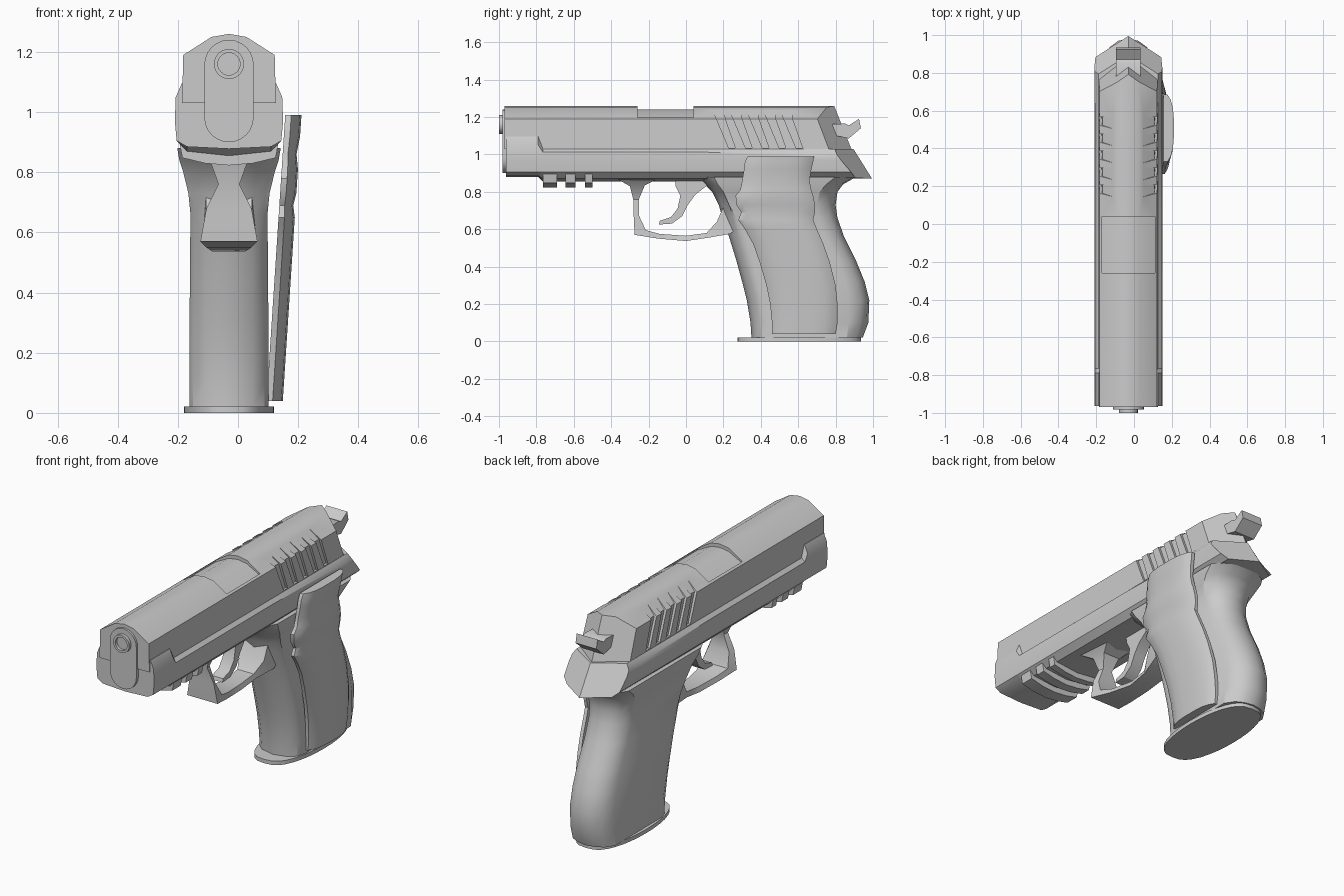
import bpy, bmesh, math

CX = -0.03  # centre plane of the body


def loft(name, rings, split=None):
    """Skin closed rings of (x, y, z); split = ring index where each cap is folded."""
    bm = bmesh.new()
    vs = [[bm.verts.new((x + CX, y, z)) for x, y, z in r] for r in rings]
    n = len(rings[0])
    for a, b in zip(vs, vs[1:]):
        for i in range(n):
            j = (i + 1) % n
            bm.faces.new((a[i], a[j], b[j], b[i]))
    for r in (vs[0], vs[-1]):
        if split:
            bm.faces.new(r[:split + 1])
            bm.faces.new(r[split:] + r[:1])
        else:
            bm.faces.new(r)
    bmesh.ops.recalc_face_normals(bm, faces=bm.faces)
    me = bpy.data.meshes.new(name)
    bm.to_mesh(me)
    bm.free()
    ob = bpy.data.objects.new(name, me)
    bpy.context.collection.objects.link(ob)
    return ob


def sym(half):
    return half + [(-p[0],) + tuple(p[1:]) for p in reversed(half[1:-1])]


def section(half, y):
    """Mirrored (x, z) cross-section placed at y (number or function of x, z)."""
    f = y if callable(y) else (lambda x, z: y)
    return [(x, f(x, z), z) for x, z in sym(half)]


def plate(name, pts, hw):
    """Side profile (y, z) extruded across the body."""
    return loft(name, [[(s * hw, y, z) for y, z in pts] for s in (-1, 1)])


# Slide with V-shaped raked rear
slide_half = [(0, 1.03), (0.156, 1.03), (0.152, 1.19), (0.058, 1.25), (0, 1.26)]
slide = loft("slide", [
    section(slide_half, -0.97),
    section(slide_half, lambda x, z: 0.70 + 0.4 * (1.19 - z) + 0.12 * (1 - abs(x) / 0.155)),
], 4)

# Ejection port and slanted serrations cut into the slide
port_half = [(0, 1.24), (0.055, 1.232), (0.14, 1.188), (0.14, 1.4), (0, 1.4)]
cutters = [loft("port_cutter", [section(port_half, y) for y in (-0.26, 0.04)], 4)]
for i in range(5):
    for s in (-1, 1):
        rings = []
        for z, x, w in ((1.3, 0.075, 0.06), (1.24, 0.075, 0.06), (1.19, 0.138, 0.045), (1.035, 0.143, 0.035)):
            y = 0.14 + 0.09 * i + 0.42 * (1.245 - z)
            rings.append([(s * x, y, z), (s * 0.3, y, z), (s * 0.3, y + w, z), (s * x, y + w, z)])
        cutters.append(loft("serration_cutter", rings))
bpy.context.view_layer.objects.active = slide
for c in cutters:
    c.hide_render = True
    m = slide.modifiers.new("cut", 'BOOLEAN')
    m.operation, m.solver, m.object = 'DIFFERENCE', 'EXACT', c
    bpy.ops.object.modifier_apply(modifier=m.name)
    bpy.data.objects.remove(c)

# Frame with raised nose and pointed tail
def frame_half(top, shoulder, low, bottom):
    return [(0, top), (0.157, top), (0.177, shoulder), (0.18, 0.97),
            (0.174, 0.905), (0.14, low), (0, bottom)]

nose = frame_half(1.095, 1.05, 0.885, 0.878)
mid = frame_half(1.03, 1.012, 0.87, 0.855)
tail = frame_half(1.03, 1.0, 0.875, 0.87)
loft("frame", [
    section(nose, -0.963), section(nose, -0.79), section(mid, -0.765),
    section(mid, 0.1), section(tail, 0.7),
    section(tail, lambda x, z: 0.78 + 0.1 * min(1, (1.03 - z) / 0.125) + 0.115 * (1 - abs(x) / 0.18)),
], 6)

# Accessory rail teeth
tooth = [(0, 0.9), (0.165, 0.9), (0.155, 0.848), (0.08, 0.83), (0, 0.823)]
for y0, y1 in ((-0.765, -0.69), (-0.645, -0.59), (-0.54, -0.5)):
    loft("rail_tooth", [section(tooth, y0), section(tooth, y1)], 4)

# Muzzle plate (stadium shape) and barrel with bore
stadium = [(0.082 * math.cos(a), (1.158 if k < 13 else 0.982) + 0.082 * math.sin(a))
           for k in range(26) for a in [math.pi * (k if k < 13 else k - 1) / 12]]
loft("muzzle_plate", [[(x, y, z) for x, z in stadium] for y in (-0.9, -0.982)])
loft("barrel", [[(r * math.cos(t * math.pi / 12), y, 1.16 + r * math.sin(t * math.pi / 12))
                 for t in range(24)]
                for r, y in ((0.05, -0.95), (0.05, -1.0), (0.037, -1.0), (0.037, -0.984))])

# Hammer
plate("hammer", [(0.76, 1.16), (0.85, 1.165), (0.87, 1.155), (0.925, 1.19), (0.935, 1.14),
                 (0.87, 1.085), (0.76, 1.11)], 0.065)

# Grip: rows of z, front, front facet, rear facet, rear, half width
grip_rows = [
    (0.02, 0.35, 0.45, 0.86, 0.945, 0.132), (0.10, 0.345, 0.44, 0.87, 0.975, 0.132),
    (0.22, 0.325, 0.41, 0.87, 0.98, 0.132), (0.32, 0.30, 0.385, 0.85, 0.955, 0.131),
    (0.43, 0.27, 0.36, 0.81, 0.91, 0.13), (0.56, 0.23, 0.32, 0.745, 0.845, 0.129),
    (0.66, 0.195, 0.27, 0.71, 0.81, 0.128), (0.73, 0.175, 0.23, 0.70, 0.80, 0.135),
    (0.80, 0.14, 0.20, 0.715, 0.81, 0.152), (0.84, 0.10, 0.17, 0.75, 0.84, 0.165),
    (0.88, 0.06, 0.15, 0.80, 0.91, 0.172)]
loft("grip", [sym([(0, f, z), (w * 0.6, f + 0.02, z), (w * 0.9, f + 0.055, z), (w, f2, z), (w, b2, z),
                   (w * 0.75, b2 + (b - b2) * 0.6, z), (w * 0.4, b - 0.01, z), (0, b, z)])
              for z, f, f2, b2, b, w in grip_rows], 7)

# Base plate under the grip
oval = []
for k in range(32):
    a = math.pi * k / 16
    c = math.cos(a)
    oval.append((math.copysign(0.15 * abs(c) ** 0.7, c), 0.605 + 0.33 * math.sin(a)))
loft("base_plate", [[(x, y, z) for x, y in oval] for z in (0, 0.022)])

# Right grip panel: rows of z, front edge, rear edge, leaning outward toward the top
panel_rows = [
    (0.04, 0.46, 0.80), (0.10, 0.46, 0.81), (0.20, 0.45, 0.81), (0.30, 0.43, 0.80),
    (0.42, 0.395, 0.77), (0.52, 0.36, 0.735), (0.60, 0.315, 0.70), (0.65, 0.28, 0.68),
    (0.69, 0.295, 0.69), (0.73, 0.27, 0.69), (0.78, 0.265, 0.68), (0.81, 0.29, 0.67),
    (0.86, 0.30, 0.66), (0.92, 0.31, 0.67), (0.96, 0.315, 0.68), (0.99, 0.33, 0.685)]
rings = []
for z, a, b in panel_rows:
    xi = 0.13 + 0.062 * (z - 0.04) / 0.95
    t = 0.05 if z not in (0.69, 0.86) else 0.042
    rings.append([(xi - 0.005, a, z)]
                 + [(xi + t * h, a + (b - a) * f, z) for f, h in
                    ((0, 0.3), (0.08, 0.65), (0.2, 0.88), (0.36, 0.98), (0.64, 0.98),
                     (0.8, 0.88), (0.92, 0.65), (1, 0.3))]
                 + [(xi - 0.005, b, z)])
loft("grip_panel", rings)

# Trigger guard: outer y, z, inner y, z, half width
guard = [
    (-0.37, 0.87, -0.15, 0.87, 0.10), (-0.30, 0.83, -0.22, 0.835, 0.06),
    (-0.282, 0.76, -0.252, 0.76, 0.035), (-0.28, 0.68, -0.25, 0.67, 0.075),
    (-0.275, 0.57, -0.215, 0.595, 0.095), (-0.15, 0.55, -0.14, 0.575, 0.075),
    (0, 0.537, 0, 0.565, 0.055), (0.12, 0.555, 0.11, 0.58, 0.06),
    (0.235, 0.575, 0.165, 0.64, 0.09), (0.30, 0.62, 0.20, 0.72, 0.09)]
loft("trigger_guard", [[(-w, yo, zo), (w, yo, zo), (w * 0.85, yi, zi), (-w * 0.85, yi, zi)]
                       for yo, zo, yi, zi, w in guard])

# Trigger
plate("trigger", [(-0.06, 0.87), (-0.055, 0.83), (-0.03, 0.78), (-0.045, 0.71), (-0.08, 0.665),
                  (-0.14, 0.645), (-0.145, 0.625), (-0.075, 0.63), (-0.02, 0.67), (0.01, 0.73),
                  (0.05, 0.785), (0.12, 0.84), (0.12, 0.87)], 0.035)

# Smooth shading with sharp edges kept
bpy.ops.object.select_all(action='SELECT')
bpy.ops.object.shade_smooth_by_angle(angle=math.radians(30))
